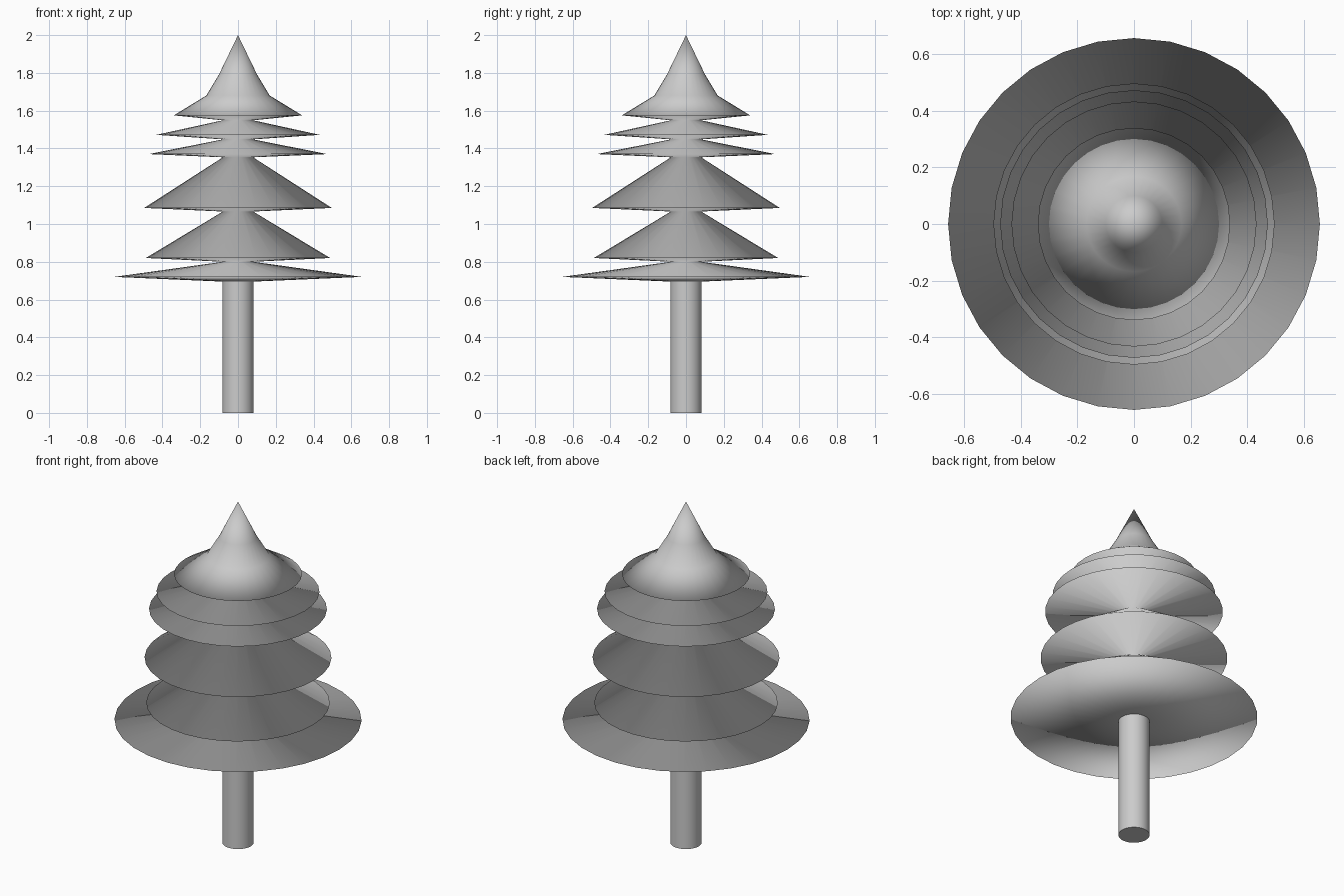
import bpy
import bmesh
from math import cos, sin, tau

SIDES = 32
TRUNK_R = 0.083
NECK_R = 0.08

cube = bpy.data.objects.get("Cube")
if cube:
    bpy.data.objects.remove(cube, do_unlink=True)

# Single plain grey for the whole tree
grey = bpy.data.materials.new("plain_grey")
grey.use_nodes = True
colour = (0.6, 0.6, 0.6, 1.0)
grey.diffuse_color = colour
grey.node_tree.nodes["Principled BSDF"].inputs["Base Color"].default_value = colour


def lathe(name, profile):
    """Turn (radius, height) points, bottom to top, around the z axis."""
    bm = bmesh.new()
    rings = []
    for r, z in profile:
        if r == 0:
            rings.append([bm.verts.new((0, 0, z))] * SIDES)
        else:
            rings.append([bm.verts.new((r * cos(tau * i / SIDES), r * sin(tau * i / SIDES), z))
                          for i in range(SIDES)])
    for low, high in zip(rings, rings[1:]):
        for i in range(SIDES):
            j = (i + 1) % SIDES
            corners = dict.fromkeys((low[i], low[j], high[j], high[i]))
            bm.faces.new(list(corners))
    mesh = bpy.data.meshes.new(name)
    bm.to_mesh(mesh)
    bm.free()
    mesh.materials.append(grey)
    obj = bpy.data.objects.new(name, mesh)
    bpy.context.collection.objects.link(obj)
    bpy.ops.object.select_all(action="DESELECT")
    obj.select_set(True)
    bpy.context.view_layer.objects.active = obj
    return obj


# Trunk: a closed-bottom cylinder reaching the lowest branches
lathe("trunk", [(0, 0), (TRUNK_R, 0), (TRUNK_R, 0.7)])
bpy.ops.object.shade_smooth_by_angle()

# Foliage: stacked skirts, each given as (neck height below, rim radius, rim height)
skirts = [
    (0.695, 0.657, 0.72),
    (0.80, 0.488, 0.82),
    (1.066, 0.497, 1.085),
    (1.353, 0.473, 1.37),
    (1.448, 0.433, 1.472),
    (1.549, 0.34, 1.575),
]
outline = []
for neck_z, rim_r, rim_z in skirts:
    outline += [(NECK_R, neck_z), (rim_r, rim_z)]

# Flared pointed crown above the last rim
outline += [(0.168, 1.68), (0.1, 1.793), (0, 2.0)]
lathe("foliage", outline)
bpy.ops.object.shade_smooth()
